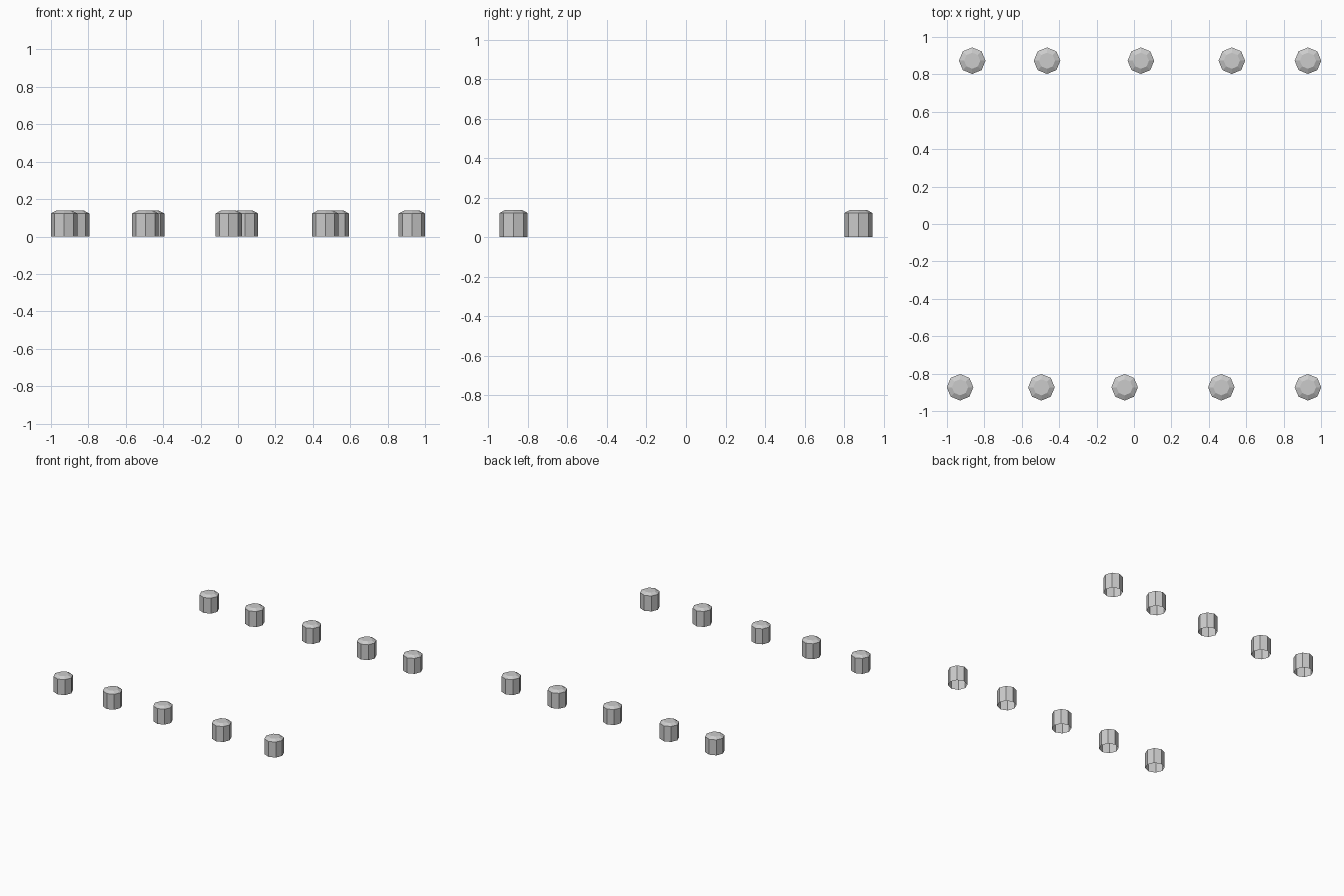
import bpy, bmesh
from math import cos, sin, pi

if "Cube" in bpy.data.objects:
    bpy.data.objects.remove(bpy.data.objects["Cube"])

RADIUS, TOP_RADIUS = 0.071, 0.043
PROFILE = [(RADIUS, 0.0), (RADIUS, 0.123), (TOP_RADIUS, 0.138)]
SIDES = 8


def make_post(name, x, y):
    """Eight-sided post with a chamfered flat top and an open underside."""
    bm = bmesh.new()
    rings = [[bm.verts.new((r * cos(2 * pi * i / SIDES), r * sin(2 * pi * i / SIDES), z))
              for i in range(SIDES)] for r, z in PROFILE]
    for low, high in zip(rings, rings[1:]):
        for i in range(SIDES):
            j = (i + 1) % SIDES
            bm.faces.new((low[i], low[j], high[j], high[i]))
    bm.faces.new(rings[-1])
    mesh = bpy.data.meshes.new(name)
    bm.to_mesh(mesh)
    bm.free()
    post = bpy.data.objects.new(name, mesh)
    post.location = (x, y, 0)
    bpy.context.collection.objects.link(post)


# Two unevenly spaced rows of posts
rows = {
    "front_post": (-0.873, (-0.93, -0.495, -0.05, 0.467, 0.93)),
    "back_post": (0.873, (-0.865, -0.465, 0.037, 0.523, 0.93)),
}
for name, (y, xs) in rows.items():
    for n, x in enumerate(xs, 1):
        make_post(f"{name}_{n}", x, y)
